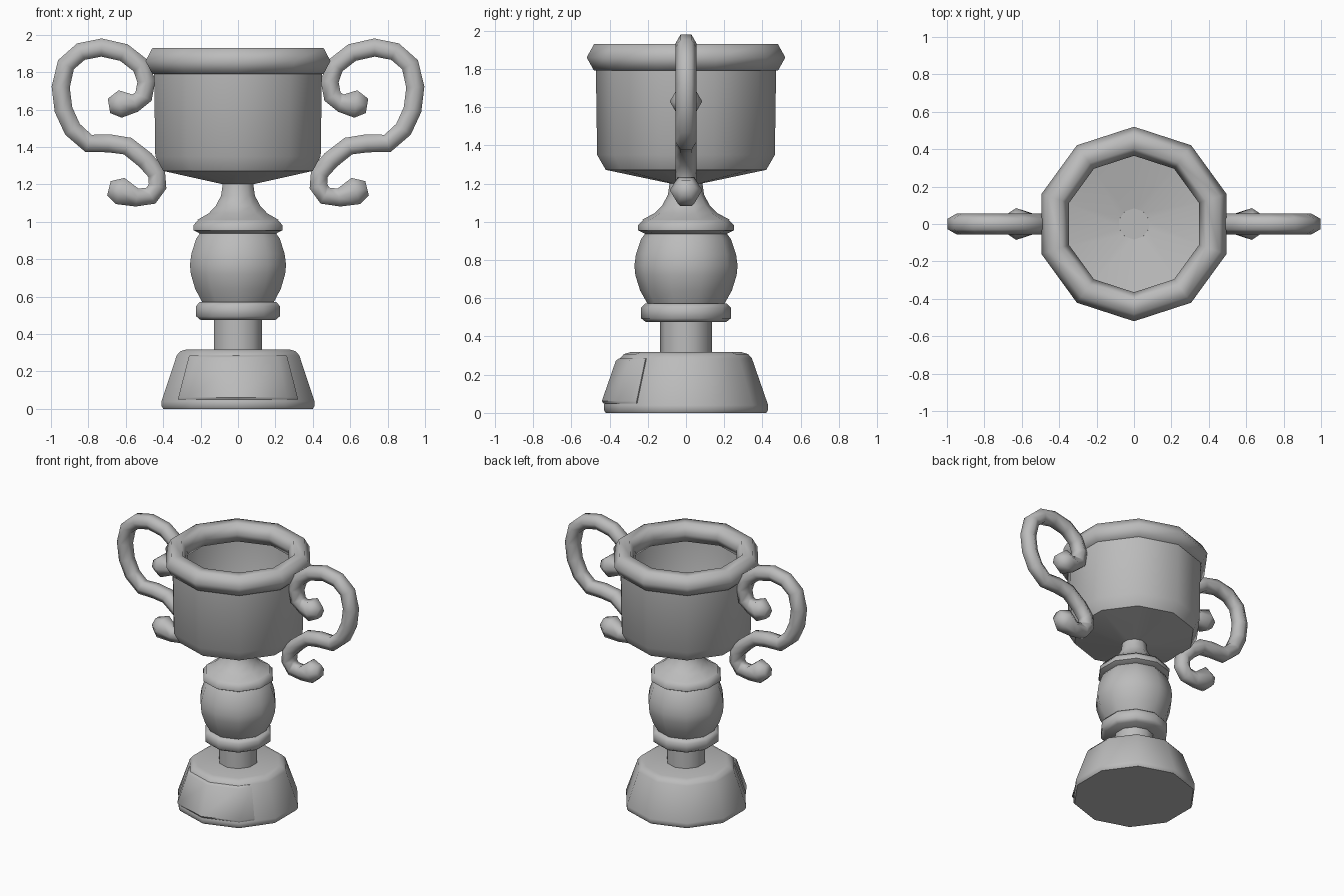
import bpy, bmesh, math
from mathutils import Vector

SIDES = 10

old = bpy.data.objects.get("Cube")
if old:
    bpy.data.objects.remove(old, do_unlink=True)

grey = bpy.data.materials.new("Plain grey")
grey.use_nodes = True
colour = (0.5, 0.5, 0.5, 1)
grey.diffuse_color = colour
grey.node_tree.nodes["Principled BSDF"].inputs["Base Color"].default_value = colour


def finish(name, bm, angle):
    """Turn a bmesh into a smooth shaded grey object."""
    bmesh.ops.recalc_face_normals(bm, faces=bm.faces)
    mesh = bpy.data.meshes.new(name)
    bm.to_mesh(mesh)
    bm.free()
    mesh.materials.append(grey)
    obj = bpy.data.objects.new(name, mesh)
    bpy.context.collection.objects.link(obj)
    bpy.ops.object.select_all(action='DESELECT')
    obj.select_set(True)
    bpy.context.view_layer.objects.active = obj
    bpy.ops.object.shade_smooth_by_angle(angle=math.radians(angle))
    return obj


def skin(bm, rings, closed=False):
    """Bridge rings of vertices; single-vertex rings become poles."""
    pairs = list(zip(rings, rings[1:]))
    if closed:
        pairs.append((rings[-1], rings[0]))
    for a, b in pairs:
        n = max(len(a), len(b))
        for i in range(n):
            j = (i + 1) % n
            quad = [a[i % len(a)], a[j % len(a)], b[j % len(b)], b[i % len(b)]]
            bm.faces.new(list(dict.fromkeys(quad)))


def lathe(name, profile, angle=45, closed=False):
    """Ten-sided turned part with a corner facing the front."""
    bm = bmesh.new()
    rings = []
    for r, z in profile:
        turns = [math.tau * i / SIDES - math.pi / 2 for i in range(SIDES if r else 1)]
        rings.append([bm.verts.new((r * math.cos(t), r * math.sin(t), z)) for t in turns])
    skin(bm, rings, closed)
    return finish(name, bm, angle)


# Foot and stem
lathe("base", [(0, 0), (.42, 0), (.43, .015), (.43, .04), (.345, .285),
               (.325, .308), (.29, .318), (0, .318)])
lathe("column", [(0, .3), (.135, .3), (.135, .5), (0, .5)])
lathe("lower_ring", [(0, .475), (.21, .475), (.235, .495), (.235, .55),
                     (.215, .572), (0, .572)], 50)
lathe("knob", [(0, .56), (.195, .56), (.24, .64), (.265, .72), (.27, .77),
               (.262, .83), (.235, .91), (.205, .95), (0, .95)])
lathe("upper_ring", [(0, .935), (.21, .935), (.25, .955), (.25, .982),
                     (.22, 1.015), (0, 1.02)], 50)
lathe("neck", [(0, 1.0), (.23, 1.01), (.165, 1.045), (.125, 1.085),
               (.095, 1.14), (.083, 1.22), (0, 1.22)])

# Hollow bowl and its hexagonal rolled rim
lathe("bowl", [(0, 1.185), (.08, 1.2), (.42, 1.272), (.465, 1.35), (.472, 1.83),
               (.452, 1.83), (.447, 1.355), (.41, 1.285), (.07, 1.215), (0, 1.205)])
rim = [(.4425 + .0775 * math.cos(math.tau * k / 6),
        1.86 + .08 * math.sin(math.tau * k / 6)) for k in range(6)]
lathe("rim", rim, 75, closed=True)

# Scrolled handles: hexagonal tubes along an S path with swollen tips
PATH = [(.69, 1.62), (.63, 1.63), (.55, 1.635), (.505, 1.67), (.49, 1.75), (.52, 1.835),
        (.61, 1.905), (.73, 1.932), (.84, 1.91), (.92, 1.84), (.948, 1.72),
        (.933, 1.6), (.885, 1.495), (.80, 1.42), (.69, 1.42), (.59, 1.405),
        (.495, 1.33), (.435, 1.26), (.43, 1.19), (.465, 1.14), (.54, 1.13),
        (.63, 1.165), (.69, 1.18)]


def handle(name, side):
    bm = bmesh.new()
    pts = [Vector((side * x, 0, z)) for x, z in PATH]
    last = len(pts) - 1
    rings = []
    for i, p in enumerate(pts):
        along = (pts[min(i + 1, last)] - pts[max(i - 1, 0)]).normalized()
        across = Vector((0, 1, 0))
        normal = along.cross(across)
        tip = min(i, last - i)
        r = {0: .045, 1: .085}.get(tip, .056)
        rings.append([bm.verts.new(p + r * (math.cos(t) * across + math.sin(t) * normal))
                      for t in (math.tau * k / 6 for k in range(6))])
    skin(bm, rings)
    bm.faces.new(rings[0])
    bm.faces.new(rings[-1])
    finish(name, bm, 75)


handle("left_handle", 1)
handle("right_handle", -1)


# Raised plaque wrapped around the front of the base
def plaque_point(degrees, z, lift):
    r = .43 - .085 * (z - .04) / .245
    facet = abs(degrees) % 36 - 18
    r = r * math.cos(math.pi / SIDES) / math.cos(math.radians(facet)) + lift
    t = math.radians(degrees - 90)
    return r * math.cos(t), r * math.sin(t), z


bm = bmesh.new()
rings = []
for a in (-51, -36, 0, 36, 51):
    corners = [(.05, -.02), (.05, .006), (.062, .018), (.273, .018), (.285, .006), (.285, -.02)]
    if abs(a) == 51:
        corners = [(z, min(lift, .008)) for z, lift in corners]
    rings.append([bm.verts.new(plaque_point(a, z, lift)) for z, lift in corners])
skin(bm, rings)
bm.faces.new(rings[0])
bm.faces.new(rings[-1])
finish("plaque", bm, 40)
